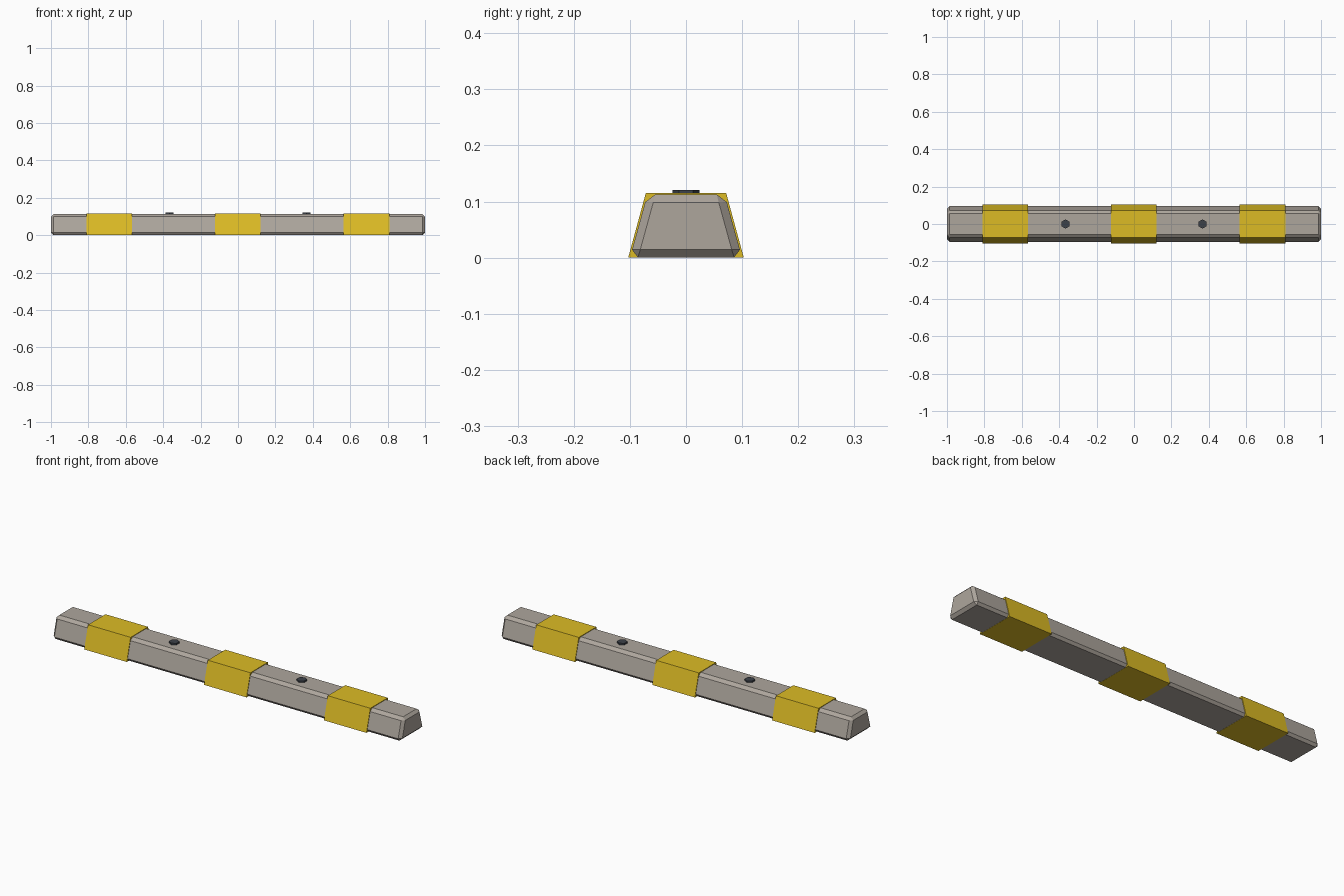
import bpy, bmesh, math

if "Cube" in bpy.data.objects:
    bpy.data.objects.remove(bpy.data.objects["Cube"])


def material(name, rgb):
    m = bpy.data.materials.new(name)
    m.diffuse_color = (*rgb, 1)
    m.use_nodes = True
    m.node_tree.nodes["Principled BSDF"].inputs["Base Color"].default_value = m.diffuse_color
    return m


concrete = material("warm grey concrete", (0.42, 0.38, 0.335))
yellow = material("safety yellow", (0.72, 0.50, 0.018))
steel = material("dark steel", (0.045, 0.053, 0.066))


def finish(bm, name, mat):
    bmesh.ops.recalc_face_normals(bm, faces=bm.faces)
    mesh = bpy.data.meshes.new(name)
    bm.to_mesh(mesh)
    bm.free()
    mesh.materials.append(mat)
    obj = bpy.data.objects.new(name, mesh)
    bpy.context.collection.objects.link(obj)
    return obj


def tapered_bar(name, mat, x, half_len, half_bottom, half_top, z0, z1, bevel=0):
    """Bar along x with a trapezoid cross-section and optional chamfer."""
    bm = bmesh.new()
    bmesh.ops.create_cube(bm, size=2)
    for v in bm.verts:
        top = v.co.z > 0
        v.co = (x + v.co.x * half_len,
                v.co.y * (half_top if top else half_bottom),
                z1 if top else z0)
    if bevel:
        bmesh.ops.bevel(bm, geom=bm.edges[:], offset=bevel, segments=1,
                        affect='EDGES', profile=0.5)
    return finish(bm, name, mat)


# Chamfered concrete body
tapered_bar("curb_body", concrete, 0, 1.0, 0.0998, 0.069, 0.0006, 0.1125, 0.014)

# Painted bands wrapped around the body
for label, x in (("left", -0.688), ("middle", -0.001), ("right", 0.687)):
    tapered_bar("yellow_band_" + label, yellow, x, 0.122, 0.103, 0.0715, 0, 0.1155)

# Hexagonal anchor bolt heads, corners pointing front and back
for label, x in (("left", -0.366), ("right", 0.366)):
    bm = bmesh.new()
    bmesh.ops.create_cone(bm, cap_ends=True, segments=6, radius1=0.0245,
                          radius2=0.0245, depth=0.011)
    # put corners on the y axis
    first = max(bm.verts, key=lambda v: v.co.y)
    turn = math.pi / 2 - math.atan2(first.co.y, first.co.x)
    c, s = math.cos(turn), math.sin(turn)
    for v in bm.verts:
        px, py, pz = v.co
        v.co = (x + px * c - py * s, px * s + py * c, pz + 0.1155)
    finish(bm, "anchor_bolt_" + label, steel)
